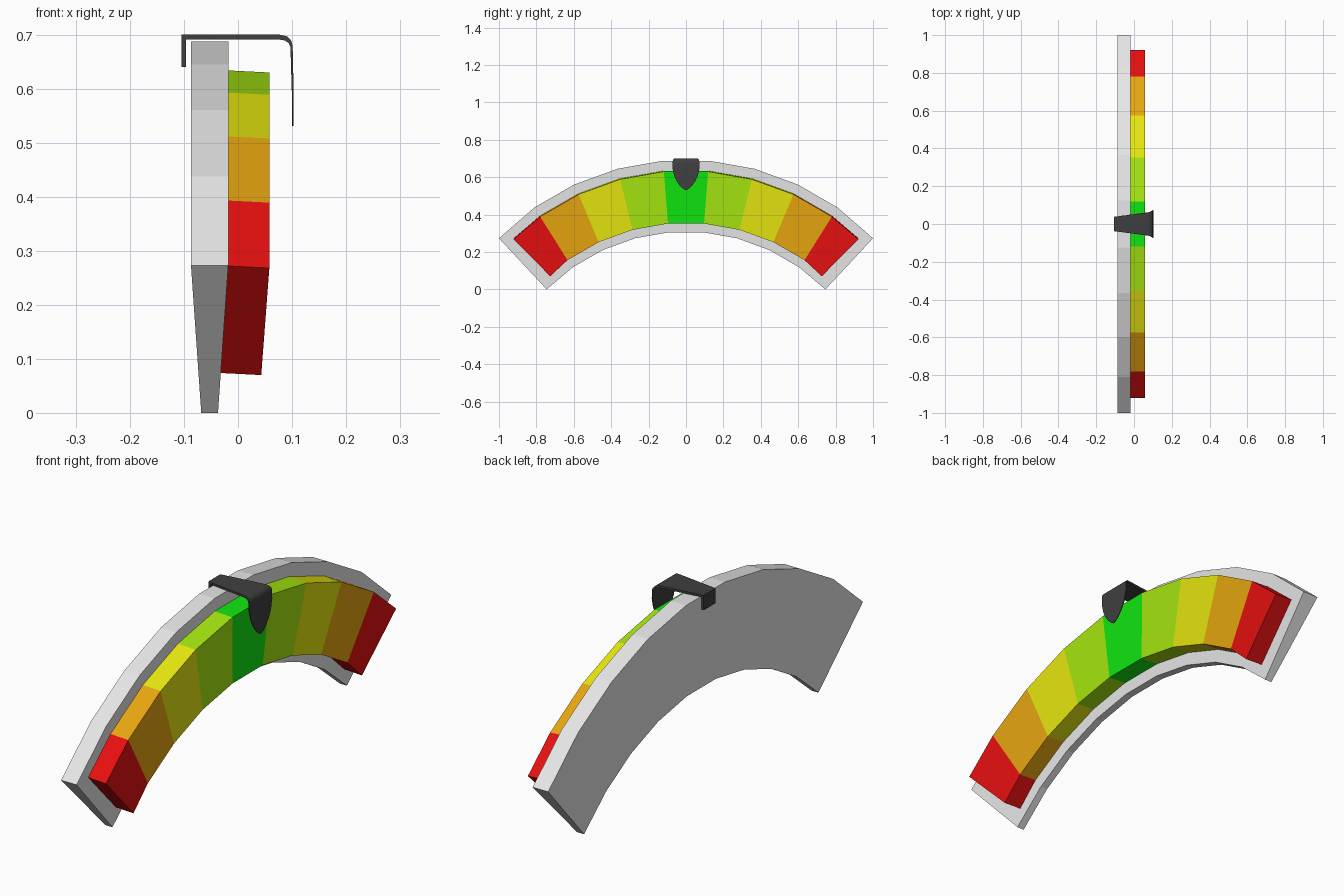
import bpy, bmesh, math

cube = bpy.data.objects.get("Cube")
if cube:
    bpy.data.objects.remove(cube, do_unlink=True)


def material(name, r, g, b):
    m = bpy.data.materials.new(name)
    m.use_nodes = True
    m.diffuse_color = (r, g, b, 1)
    m.node_tree.nodes["Principled BSDF"].inputs["Base Color"].default_value = (r, g, b, 1)
    return m


LOW, MID, FULL = 0.005, 0.38, 0.8
grey = material("light grey", FULL, FULL, FULL)
charcoal = material("charcoal", 0.05, 0.05, 0.05)
scale_colours = [
    material("red", FULL, LOW, LOW),
    material("orange", FULL, MID, LOW),
    material("yellow", FULL, FULL, LOW),
    material("lime", MID, FULL, LOW),
    material("green", LOW, FULL, LOW),
]


def loft(name, rings, materials, band_index=lambda i: 0):
    """Join four-point rings into a closed solid, one material index per band."""
    bm = bmesh.new()
    loops = [[bm.verts.new(p) for p in ring] for ring in rings]
    for i, (a, b) in enumerate(zip(loops, loops[1:])):
        for k in range(4):
            n = (k + 1) % 4
            bm.faces.new((a[k], a[n], b[n], b[k])).material_index = band_index(i)
    bm.faces.new(loops[0]).material_index = band_index(0)
    bm.faces.new(loops[-1]).material_index = band_index(len(rings) - 2)
    bmesh.ops.recalc_face_normals(bm, faces=bm.faces[:])
    mesh = bpy.data.meshes.new(name)
    bm.to_mesh(mesh)
    bm.free()
    for m in materials:
        mesh.materials.append(m)
    ob = bpy.data.objects.new(name, mesh)
    bpy.context.collection.objects.link(ob)
    return ob


def arc(radius, centre_z, end):
    """Ten (y, z) points: even ten degree steps with a chosen end point."""
    half = [end] + [(radius * math.sin(math.radians(a)),
                     centre_z + radius * math.cos(math.radians(a)))
                    for a in (35, 25, 15, 5)]
    return [(-y, z) for y, z in half] + half[::-1]


OUTER_Z, INNER_Z = -0.721, -0.745

# Backing plate, thinner towards the inside of the arch
rings = [((-0.087, yo, zo), (-0.018, yo, zo), (-0.037, yi, zi), (-0.068, yi, zi))
         for (yo, zo), (yi, zi) in zip(arc(1.414, OUTER_Z, (1, 0.273)),
                                       arc(1.054, INNER_Z, (0.745, 0)))]
loft("backing_plate", rings, [grey])

# Coloured scale blocks, leaning with the tapered plate face
DROP = 0.004
rings = [((-0.022, yo, zo), (0.058, yo, zo - DROP), (0.043, yi, zi - DROP), (-0.036, yi, zi))
         for (yo, zo), (yi, zi) in zip(arc(1.36, OUTER_Z, (0.922, 0.272)),
                                       arc(1.105, INNER_Z, (0.726, 0.074)))]
loft("colour_scale", rings, scale_colours, lambda i: min(i, 8 - i))

# Pointer clip: hook behind, strap over the top, shield-shaped pointer in front
# Each station: outer x, outer z, inner x, inner z, half width
stations = [
    (-0.105, 0.64, -0.096, 0.64, 0.037),
    (-0.105, 0.70, -0.096, 0.691, 0.038),
    (0.076, 0.70, 0.075, 0.691, 0.062),
    (0.09, 0.697, 0.087, 0.689, 0.066),
    (0.098, 0.69, 0.094, 0.684, 0.07),
    (0.101, 0.68, 0.097, 0.677, 0.073),
    (0.102, 0.645, 0.098, 0.645, 0.072),
    (0.1025, 0.61, 0.099, 0.61, 0.064),
    (0.103, 0.58, 0.1, 0.58, 0.051),
    (0.103, 0.555, 0.1, 0.555, 0.033),
    (0.103, 0.54, 0.1, 0.54, 0.017),
    (0.103, 0.531, 0.1, 0.531, 0.003),
]
rings = [((xo, -w, zo), (xo, w, zo), (xi, w, zi), (xi, -w, zi))
         for xo, zo, xi, zi, w in stations]
clip = loft("pointer_clip", rings, [charcoal])
bpy.ops.object.select_all(action="DESELECT")
clip.select_set(True)
bpy.context.view_layer.objects.active = clip
bpy.ops.object.shade_smooth_by_angle(angle=math.radians(35))
